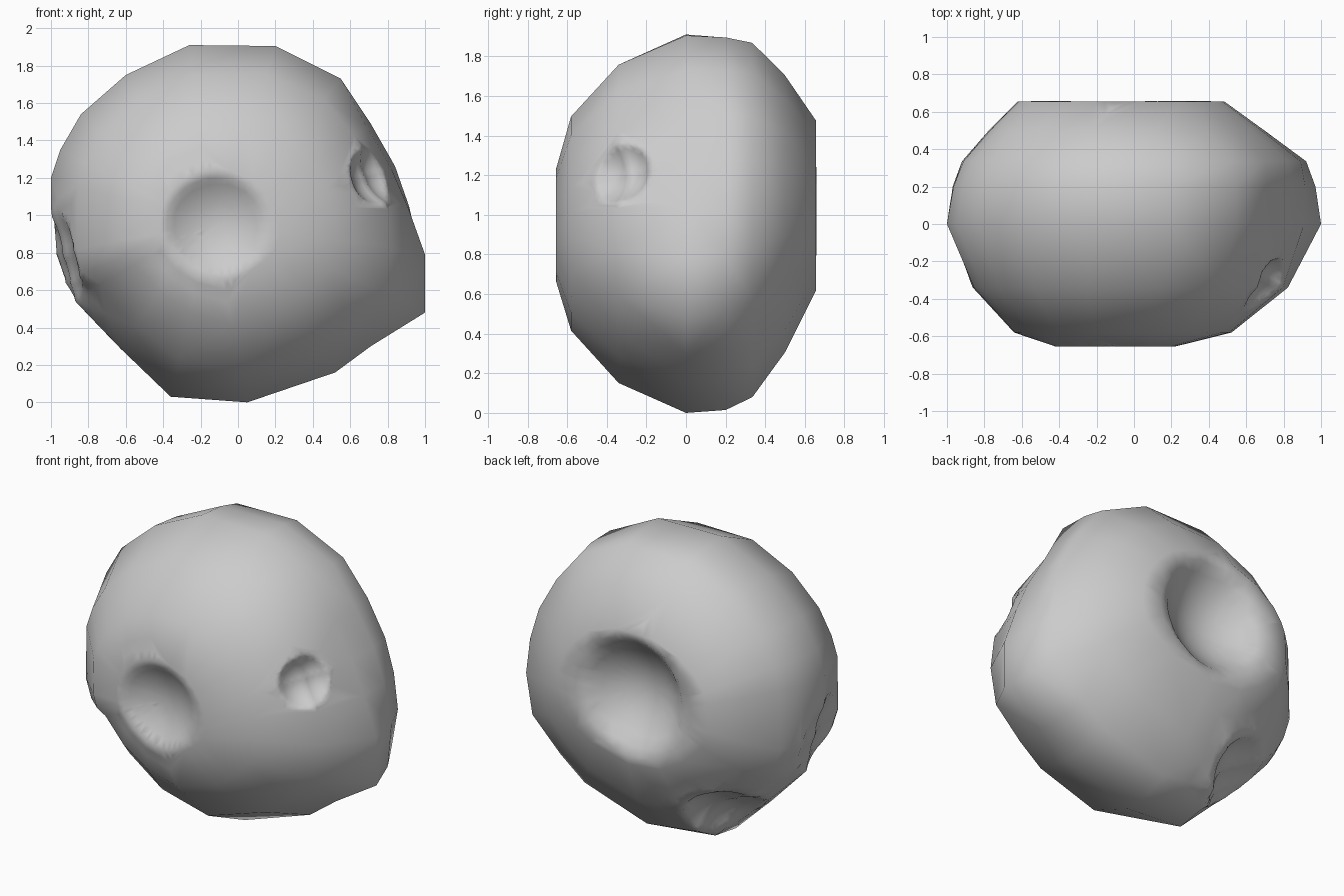
import bpy, bmesh
from mathutils import Vector
from mathutils.geometry import intersect_point_line

if "Cube" in bpy.data.objects:
    bpy.data.objects.remove(bpy.data.objects["Cube"])

# Widest outline of the rock in the XZ plane
OUTLINE = [(-.26, 1.91), (.20, 1.905), (.55, 1.73), (.69, 1.47), (.82, 1.25),
           (.91, 1.04), (1, .79), (1, .48), (.71, .30), (.52, .16), (.05, 0),
           (-.36, .03), (-.62, .28), (-.87, .54), (-.94, .63), (-1, .78),
           (-1, 1.2), (-.95, 1.35), (-.84, 1.54), (-.6, 1.75)]

# Depth rings front to back: y, x scale, z scale, centre x, centre z, roundness
RINGS = [(-.655, .33, .30, -.10, .95, .7), (-.58, .60, .565, -.06, .96, .7),
         (-.34, .865, .84, -.02, .96, .6), (0, 1, 1, 0, .955, 0),
         (.2, .985, .985, 0, .96, .35), (.335, .945, .935, 0, .98, .6),
         (.50, .76, .73, -.04, 1.01, .7), (.655, .57, .45, -.07, 1.05, .7)]

# Craters: centre on the surface, inward direction, radius, depth
CRATERS = [((-.12, -.655, .95), (0, 1, 0), .27, .10),
           ((.70, -.32, 1.2), (-.75, .6, -.25), .16, .09),
           ((-.07, .655, 1.07), (0, -1, 0), .37, .20),
           ((-.97, -.06, .76), (1, .1, .1), .25, .07),
           ((-.50, .32, .31), (.5, -.4, .7), .25, .11)]

bm = bmesh.new()
loops = []
for y, sx, sz, cx, cz, roundness in RINGS:
    loop = []
    for x, z in OUTLINE:
        p = Vector((x, z - .955))
        # The lower left of the front half stays flat
        flat = y < 0 and -.9 < x < -.3 and z < .6
        p = p.lerp(p.normalized() * (.88 if flat else .97), roundness)
        loop.append(bm.verts.new((cx + p.x * sx, y, cz + p.y * sz)))
    loops.append(loop)

# Skin between rings, and caps at the front and back
n = len(OUTLINE)
for a, b in zip(loops, loops[1:]):
    for i in range(n):
        j = (i + 1) % n
        bm.faces.new((a[i], a[j], b[j], b[i]))
for loop, co in ((loops[0], (-.10, -.66, .95)), (loops[-1], (-.07, .665, 1.05))):
    pole = bm.verts.new(co)
    for i in range(n):
        bm.faces.new((loop[i], loop[(i + 1) % n], pole))
bmesh.ops.triangulate(bm, faces=bm.faces[:])


def near_crater(edge):
    a, b = (v.co for v in edge.verts)
    length = (b - a).length
    for centre, _, radius, _ in CRATERS:
        if length < radius * .27:
            continue
        p, t = intersect_point_line(Vector(centre), a, b)
        p = a.lerp(b, min(1, max(0, t)))
        if (p - Vector(centre)).length < radius * 1.1:
            return True
    return False


# Refine the mesh only around the craters
for _ in range(5):
    edges = [e for e in bm.edges if near_crater(e)]
    if not edges:
        break
    bmesh.ops.subdivide_edges(bm, edges=edges, cuts=1)
    bmesh.ops.triangulate(bm, faces=[f for f in bm.faces if len(f.verts) > 3])

# Press in the bowls
moves = []
for v in bm.verts:
    for centre, inward, radius, depth in CRATERS:
        d = (v.co - Vector(centre)).length / radius
        if d < 1:
            moves.append((v, Vector(inward).normalized() * depth * (1 - d * d)))
for v, m in moves:
    v.co += m

bmesh.ops.recalc_face_normals(bm, faces=bm.faces[:])
mesh = bpy.data.meshes.new("cratered_rock")
bm.to_mesh(mesh)
bm.free()
for p in mesh.polygons:
    p.use_smooth = True
rock = bpy.data.objects.new("cratered_rock", mesh)
bpy.context.collection.objects.link(rock)
